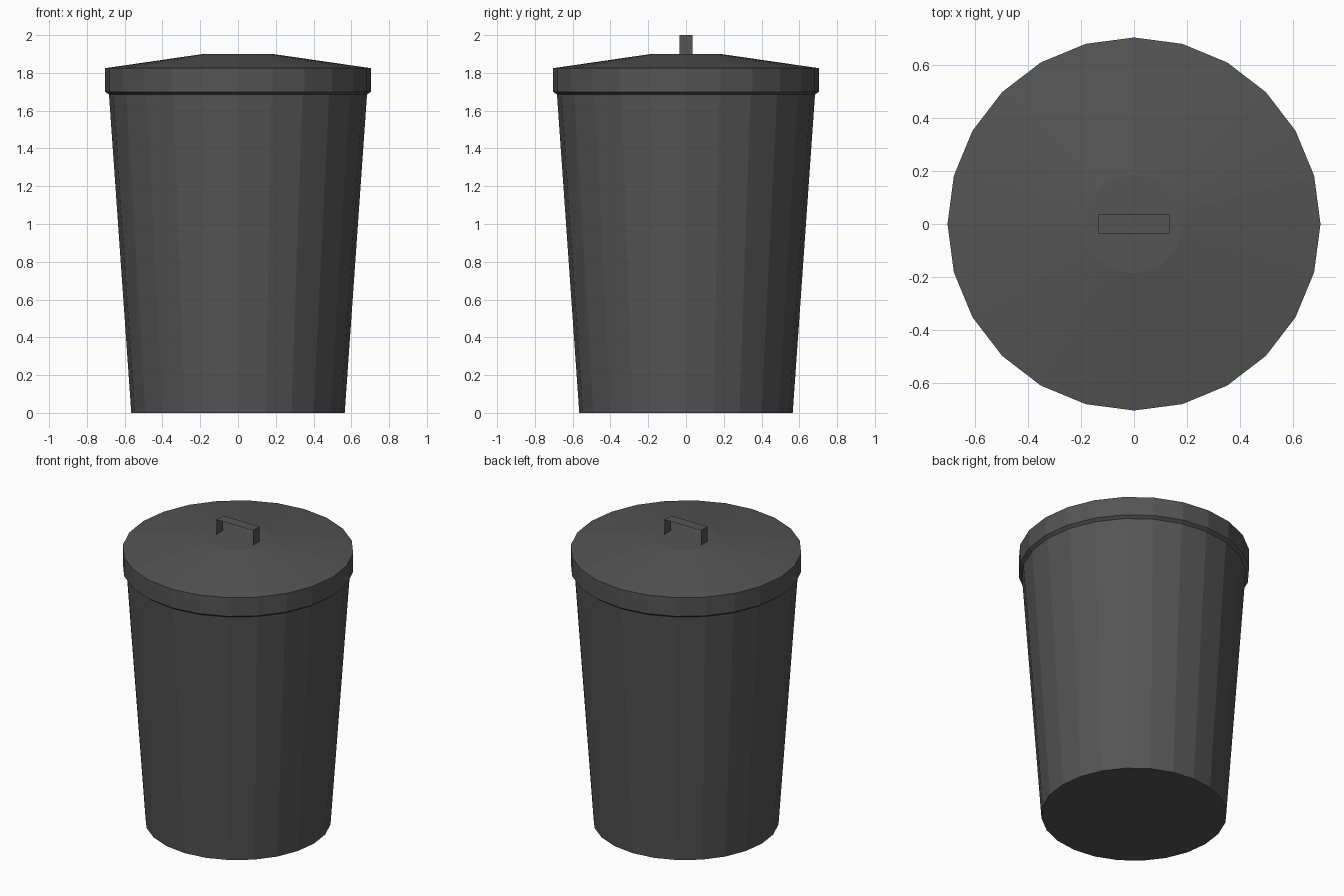
import bpy
import bmesh
import math

if "Cube" in bpy.data.objects:
    bpy.data.objects.remove(bpy.data.objects["Cube"])

SIDES = 24

mat = bpy.data.materials.new("dark_grey")
mat.diffuse_color = (0.09, 0.09, 0.09, 1)
mat.use_nodes = True
mat.node_tree.nodes["Principled BSDF"].inputs["Base Color"].default_value = mat.diffuse_color


def finish(name, bm, fix_normals=True):
    if fix_normals:
        bmesh.ops.recalc_face_normals(bm, faces=bm.faces)
    mesh = bpy.data.meshes.new(name)
    bm.to_mesh(mesh)
    bm.free()
    mesh.materials.append(mat)
    obj = bpy.data.objects.new(name, mesh)
    bpy.context.collection.objects.link(obj)
    return obj


def lathe(name, profile, cap_bottom=False, cap_top=False):
    """Faceted revolve of (radius, z) points, listed bottom to top."""
    bm = bmesh.new()
    rings = []
    for r, z in profile:
        rings.append([bm.verts.new((r * math.cos(math.tau * i / SIDES),
                                    r * math.sin(math.tau * i / SIDES), z))
                      for i in range(SIDES)])
    for low, high in zip(rings, rings[1:]):
        for i in range(SIDES):
            j = (i + 1) % SIDES
            bm.faces.new((low[i], low[j], high[j], high[i]))
    if cap_bottom:
        bm.faces.new(rings[0][::-1])
    if cap_top:
        bm.faces.new(rings[-1])
    return finish(name, bm, fix_normals=False)


# Tapered bin body with a closed base
lathe("bin_body", [(0.565, 0), (0.683, 1.685)], cap_bottom=True)

# Lid: slanted lower lip, upright rim, shallow cone and flat centre
lathe("lid", [(0.683, 1.685), (0.703, 1.70), (0.703, 1.825), (0.185, 1.90)],
      cap_top=True)

# Handle: thin strap bent over the lid centre
bm = bmesh.new()
path = [(-0.135, 1.90), (-0.135, 2.0), (0.135, 2.0), (0.135, 1.90)]
pairs = [[bm.verts.new((x, y, z)) for y in (-0.035, 0.035)] for x, z in path]
for a, b in zip(pairs, pairs[1:]):
    bm.faces.new((a[0], b[0], b[1], a[1]))
finish("lid_handle", bm, fix_normals=False)
